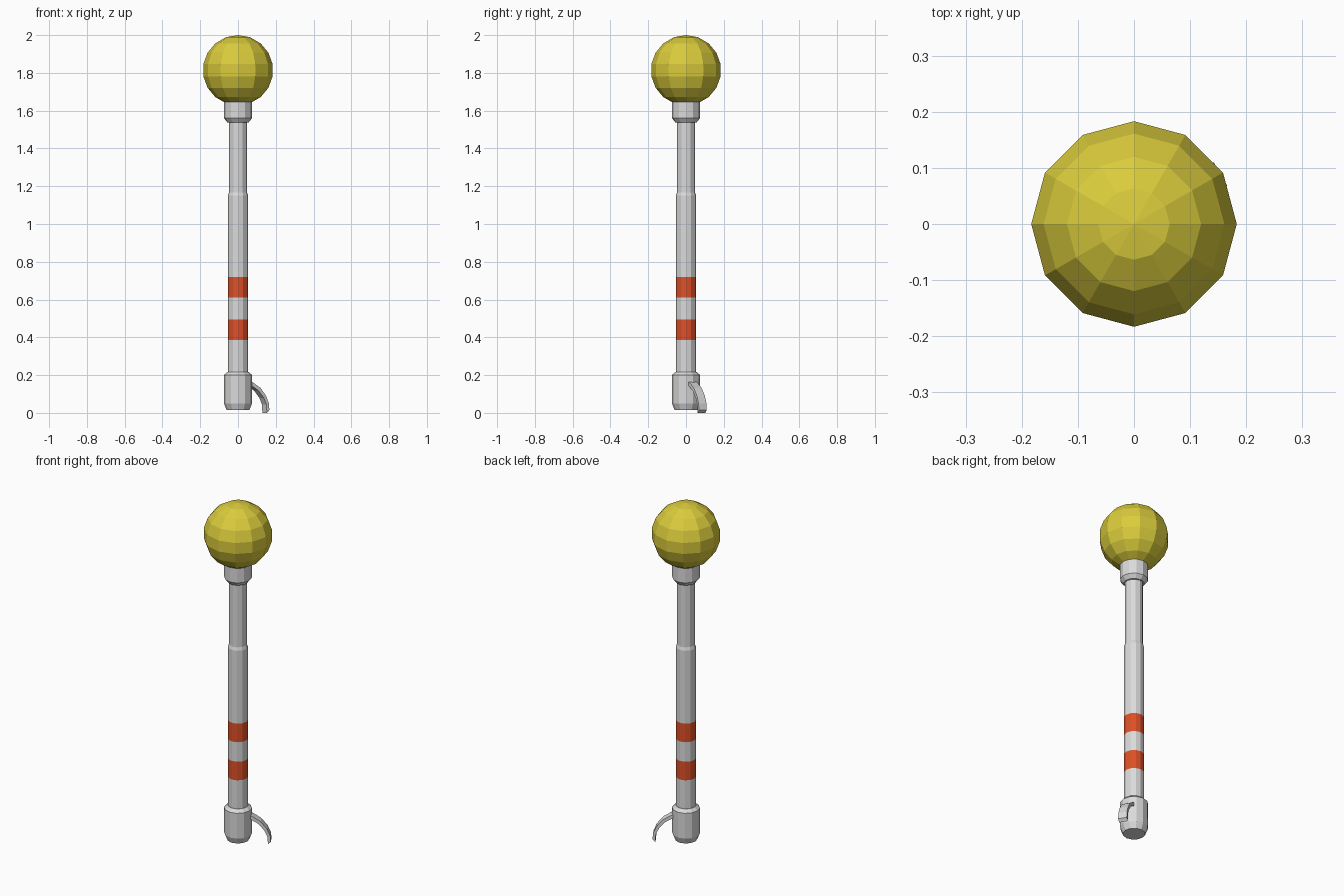
import bpy, bmesh
from math import cos, sin, pi, radians
from mathutils import Vector

cube = bpy.data.objects.get("Cube")
if cube:
    bpy.data.objects.remove(cube, do_unlink=True)

SIDES = 12


def material(name, color):
    m = bpy.data.materials.new(name)
    m.use_nodes = True
    m.diffuse_color = (*color, 1)
    bsdf = next(n for n in m.node_tree.nodes if n.type == 'BSDF_PRINCIPLED')
    bsdf.inputs["Base Color"].default_value = (*color, 1)
    return m


grey = material("light grey", (0.70, 0.70, 0.70))
orange = material("orange red", (0.72, 0.08, 0.02))
yellow = material("yellow", (0.70, 0.60, 0.045))


def finish(name, bm, mats):
    bmesh.ops.recalc_face_normals(bm, faces=bm.faces)
    mesh = bpy.data.meshes.new(name)
    bm.to_mesh(mesh)
    bm.free()
    for m in mats:
        mesh.materials.append(m)
    obj = bpy.data.objects.new(name, mesh)
    bpy.context.collection.objects.link(obj)
    return obj


def loft(bm, rings, closed_ends=True):
    """Join rings of points with quads and cap both ends."""
    loops = [[bm.verts.new(p) for p in ring] for ring in rings]
    for a, b in zip(loops, loops[1:]):
        n = len(a)
        for i in range(n):
            j = (i + 1) % n
            bm.faces.new((a[i], a[j], b[j], b[i]))
    if closed_ends:
        bm.faces.new(loops[0])
        bm.faces.new(loops[-1])


def lathe(name, profile, mats):
    """Turn a (radius, height) profile around the z axis."""
    bm = bmesh.new()
    loft(bm, [[(r * cos(2 * pi * i / SIDES), r * sin(2 * pi * i / SIDES), z)
               for i in range(SIDES)] for r, z in profile])
    return finish(name, bm, mats)


# Bottom ferrule with chamfered ends
lathe("base_ferrule", [(0.06, 0.015), (0.074, 0.05), (0.075, 0.20), (0.056, 0.217)], [grey])

# Lower tube with two painted bands
bands = [(0.385, 0.495), (0.61, 0.72)]
heights = [0.20] + [z for band in bands for z in band] + [1.15]
tube = lathe("lower_tube", [(0.054, z) for z in heights] + [(0.048, 1.168)], [grey, orange])
for face in tube.data.polygons:
    if any(lo < face.center.z < hi for lo, hi in bands) and abs(face.normal.z) < 0.5:
        face.material_index = 1

# Upper tube and the collar below the ball
lathe("upper_tube", [(0.048, 1.16), (0.048, 1.55)], [grey])
lathe("top_collar", [(0.056, 1.537), (0.074, 1.56), (0.074, 1.68)], [grey])

# Faceted ball
bm = bmesh.new()
bmesh.ops.create_uvsphere(bm, u_segments=SIDES, v_segments=9, radius=0.186)
bmesh.ops.translate(bm, verts=bm.verts, vec=(0, 0, 1.814))
finish("ball", bm, [yellow])

# Curved hook: a flat strip bending outward and down
outer = [(0.05, 0.17), (0.08, 0.16), (0.124, 0.132), (0.158, 0.09), (0.175, 0.05), (0.178, 0.015)]
inner = [(0.05, 0.15), (0.072, 0.142), (0.112, 0.118), (0.144, 0.08), (0.16, 0.045), (0.163, 0.0)]
turn = radians(30)
radial = Vector((cos(turn), sin(turn), 0))
across = Vector((-sin(turn), cos(turn), 0)) * 0.024
up = Vector((0, 0, 1))
rings = []
for (ro, zo), (ri, zi) in zip(outer, inner):
    o, i = radial * ro + up * zo, radial * ri + up * zi
    rings.append([o - across, o + across, i + across, i - across])
bm = bmesh.new()
loft(bm, rings)
finish("hook", bm, [grey])
